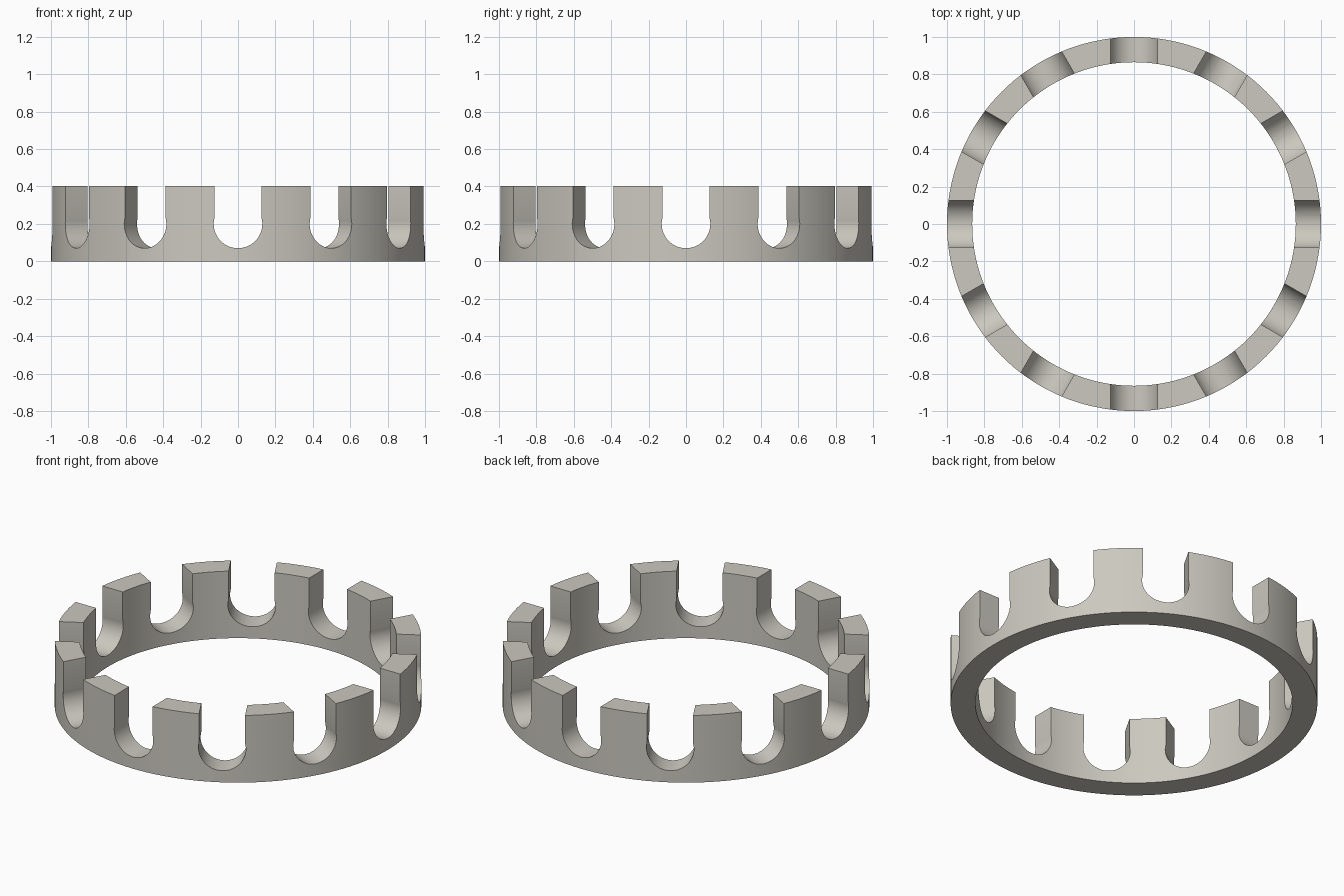
import bpy, bmesh, math
from mathutils import Matrix

if "Cube" in bpy.data.objects:
    bpy.data.objects.remove(bpy.data.objects["Cube"])

OUTER, INNER, HEIGHT = 1.0, 0.865, 0.404
SLOTS, SEGS = 12, 144
SLOT_R, SLOT_HALF, SLOT_Z = 0.13, 0.126, 0.20


def make_object(name, bm):
    bmesh.ops.recalc_face_normals(bm, faces=bm.faces)
    mesh = bpy.data.meshes.new(name)
    bm.to_mesh(mesh)
    bm.free()
    obj = bpy.data.objects.new(name, mesh)
    bpy.context.collection.objects.link(obj)
    return obj


# Plain ring: rectangular section swept around z
bm = bmesh.new()
section = [(INNER, 0), (OUTER, 0), (OUTER, HEIGHT), (INNER, HEIGHT)]
rings = []
for i in range(SEGS):
    a = 2 * math.pi * i / SEGS
    rings.append([bm.verts.new((r * math.cos(a), r * math.sin(a), z)) for r, z in section])
for i in range(SEGS):
    p, q = rings[i], rings[(i + 1) % SEGS]
    for k in range(4):
        bm.faces.new((p[k], q[k], q[(k + 1) % 4], p[(k + 1) % 4]))
ring = make_object("slotted_ring", bm)

# Slot cutters: round bottom slightly wider than the straight walls above
bm = bmesh.new()
lip = math.acos(SLOT_HALF / SLOT_R)
steps = 32
profile = [(-SLOT_HALF, HEIGHT + 0.1)]
for i in range(steps + 1):
    a = math.pi - lip + (math.pi + 2 * lip) * i / steps
    profile.append((SLOT_R * math.cos(a), SLOT_Z + SLOT_R * math.sin(a)))
profile.append((SLOT_HALF, HEIGHT + 0.1))
for s in range(SLOTS):
    turn = Matrix.Rotation(2 * math.pi * s / SLOTS, 3, 'Z')
    near = [bm.verts.new(turn @ Matrix.Translation((x, 0.75, z)).translation) for x, z in profile]
    far = [bm.verts.new(turn @ Matrix.Translation((x, 1.1, z)).translation) for x, z in profile]
    bm.faces.new(near)
    bm.faces.new(far[::-1])
    for k in range(len(profile)):
        j = (k + 1) % len(profile)
        bm.faces.new((near[k], far[k], far[j], near[j]))
cutter = make_object("slot_cutters", bm)
cutter.hide_render = True

# Cut the slots and apply
mod = ring.modifiers.new("slots", 'BOOLEAN')
mod.operation, mod.solver, mod.object = 'DIFFERENCE', 'EXACT', cutter
bpy.context.view_layer.objects.active = ring
ring.select_set(True)
bpy.ops.object.modifier_apply(modifier=mod.name)
bpy.data.objects.remove(cutter)

# Smooth curved walls, sharp rims
bpy.ops.object.shade_smooth_by_angle(angle=math.radians(30))

# Single warm grey colour
mat = bpy.data.materials.new("warm_grey")
mat.diffuse_color = (0.60, 0.58, 0.52, 1)
mat.use_nodes = True
mat.node_tree.nodes["Principled BSDF"].inputs["Base Color"].default_value = mat.diffuse_color
ring.data.materials.clear()
ring.data.materials.append(mat)
